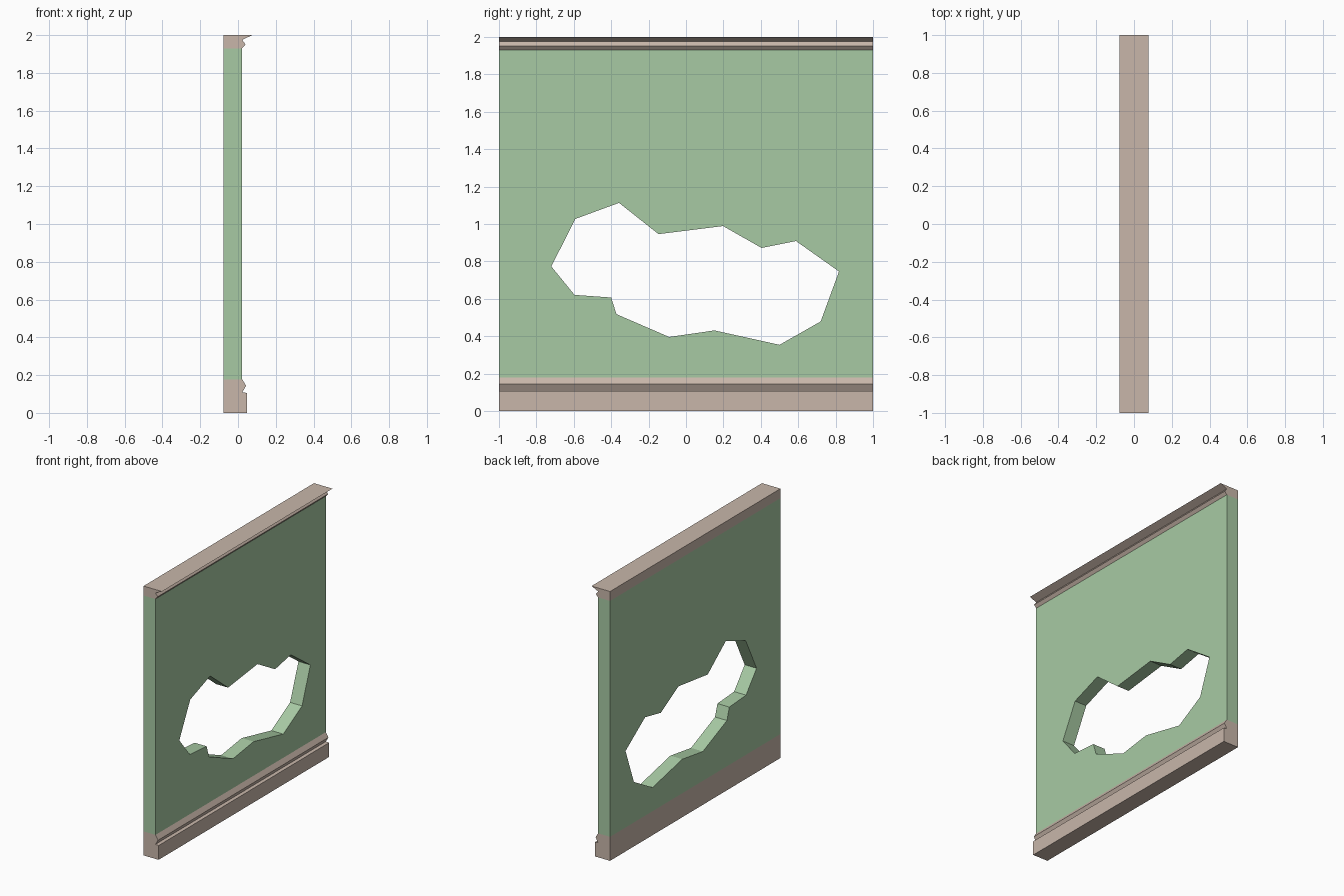
import bpy, bmesh
from mathutils import Vector

if "Cube" in bpy.data.objects:
    bpy.data.objects.remove(bpy.data.objects["Cube"])

BACK, FACE, HALF = -0.076, 0.022, 1.0
Z_LOW, Z_HIGH = 0.178, 1.93      # joints between trim and wall panel


def material(name, rgb):
    m = bpy.data.materials.new(name)
    m.diffuse_color = (*rgb, 1)
    m.use_nodes = True
    m.node_tree.nodes["Principled BSDF"].inputs["Base Color"].default_value = m.diffuse_color
    return m


def slab(name, loops, direction, joints, mat):
    """Fill closed outlines (the second is a hole), extrude, open the hidden joints."""
    bm = bmesh.new()
    for pts in loops:
        vs = [bm.verts.new(p) for p in pts]
        for a, b in zip(vs, vs[1:] + vs[:1]):
            bm.edges.new((a, b))
    bmesh.ops.triangle_fill(bm, use_beauty=True, use_dissolve=False, edges=bm.edges[:])
    ext = bmesh.ops.extrude_face_region(bm, geom=bm.faces[:], use_keep_orig=True)
    moved = [g for g in ext["geom"] if isinstance(g, bmesh.types.BMVert)]
    bmesh.ops.translate(bm, verts=moved, vec=Vector(direction))
    bmesh.ops.recalc_face_normals(bm, faces=bm.faces[:])
    hidden = [f for f in bm.faces
              if any(all(abs(v.co.z - z) < 1e-5 for v in f.verts) for z in joints)]
    bmesh.ops.delete(bm, geom=hidden, context='FACES_ONLY')
    me = bpy.data.meshes.new(name)
    bm.to_mesh(me)
    bm.free()
    me.materials.append(mat)
    ob = bpy.data.objects.new(name, me)
    bpy.context.collection.objects.link(ob)
    return ob


green = material("wall_green", (0.39, 0.59, 0.37))
tan = material("trim_tan", (0.58, 0.47, 0.40))

# Wall panel with the jagged broken hole (y, z)
hole = [(-0.72, 0.773), (-0.592, 1.027), (-0.358, 1.113), (-0.147, 0.946),
        (0.198, 0.989), (0.404, 0.872), (0.588, 0.909), (0.818, 0.746),
        (0.72, 0.479), (0.5, 0.354), (0.152, 0.431), (-0.09, 0.396),
        (-0.372, 0.518), (-0.4, 0.607), (-0.596, 0.621)]
panel = [(-HALF, Z_LOW), (HALF, Z_LOW), (HALF, Z_HIGH), (-HALF, Z_HIGH)]
slab("wall_panel", [[(BACK, y, z) for y, z in o] for o in (panel, hole)],
     (FACE - BACK, 0, 0), (Z_LOW, Z_HIGH), green)

# Trim profiles (x, z) run along the wall
skirting = [(BACK, 0), (0.048, 0), (0.048, 0.106), (FACE, 0.108),
            (0.043, 0.144), (FACE, Z_LOW), (BACK, Z_LOW)]
cornice = [(BACK, Z_HIGH), (FACE, Z_HIGH), (0.04, 1.951), (FACE, 1.975),
           (0.076, 2.0), (BACK, 2.0)]
for name, profile, joint in (("skirting_board", skirting, Z_LOW),
                             ("cornice", cornice, Z_HIGH)):
    slab(name, [[(x, -HALF, z) for x, z in profile]], (0, 2 * HALF, 0), (joint,), tan)
